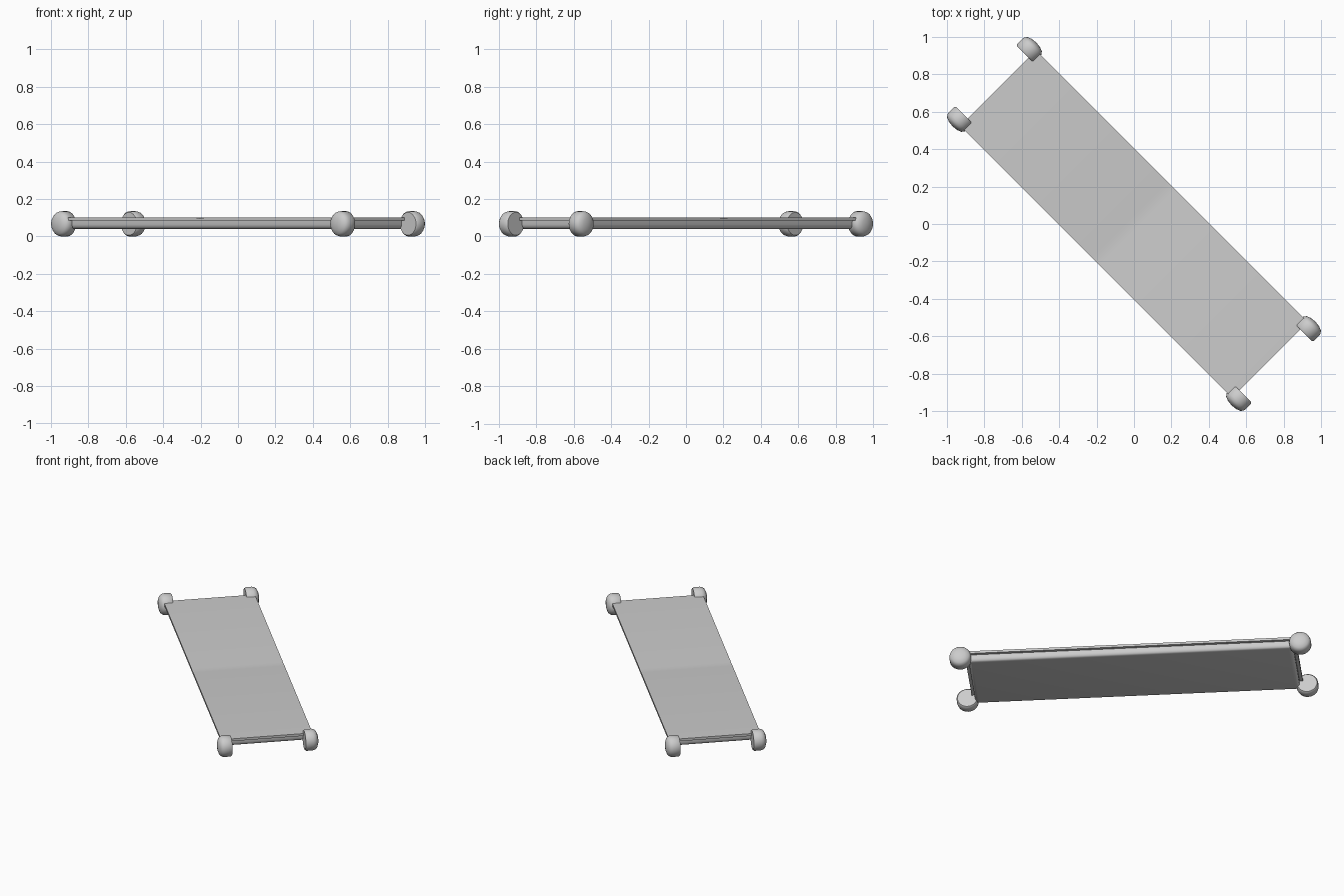
import bpy, bmesh, math
from mathutils import Matrix

cube = bpy.data.objects.get("Cube")
if cube:
    bpy.data.objects.remove(cube, do_unlink=True)

grey = bpy.data.materials.new("light_grey")
grey.use_nodes = True
colour = (0.6, 0.6, 0.6, 1)
grey.diffuse_color = colour
grey.node_tree.nodes["Principled BSDF"].inputs["Base Color"].default_value = colour

# Everything is built along x, then turned to lie on the diagonal
TURN = Matrix.Rotation(math.radians(-45), 4, "Z")
HALF_LENGTH, HALF_WIDTH = 1.028, 0.287


def finish(name, bm, angle=35):
    bmesh.ops.recalc_face_normals(bm, faces=bm.faces)
    bm.transform(TURN)
    mesh = bpy.data.meshes.new(name)
    bm.to_mesh(mesh)
    bm.free()
    mesh.materials.append(grey)
    obj = bpy.data.objects.new(name, mesh)
    bpy.context.collection.objects.link(obj)
    bpy.ops.object.select_all(action="DESELECT")
    obj.select_set(True)
    bpy.context.view_layer.objects.active = obj
    bpy.ops.object.shade_smooth_by_angle(angle=math.radians(angle))
    return obj


def slab(name, profile, half_width, bevel=0):
    """Extrude a lengthwise (x, z) profile across the width."""
    bm = bmesh.new()
    face = bm.faces.new([bm.verts.new((x, -half_width, z)) for x, z in profile])
    moved = bmesh.ops.extrude_face_region(bm, geom=[face])["geom"]
    verts = [v for v in moved if isinstance(v, bmesh.types.BMVert)]
    bmesh.ops.translate(bm, verts=verts, vec=(0, 2 * half_width, 0))
    if bevel:
        # Round only the lower rim
        low = min(v.co.z for v in bm.verts) + 0.001
        rim = [e for e in bm.edges if all(v.co.z < low for v in e.verts)
               and (all(abs(v.co.x) > 0.5 for v in e.verts)
                    and e.verts[0].co.x * e.verts[1].co.x > 0
                    or abs(e.verts[0].co.y - e.verts[1].co.y) < 0.001)]
        bmesh.ops.bevel(bm, geom=rim, offset=bevel, segments=4, profile=0.5,
                        affect="EDGES")
    return finish(name, bm)


# Top sheet with a shallow fold line across the middle
L = HALF_LENGTH
slab("top_sheet", [(-L, 0.084), (L, 0.084), (L, 0.1), (0.03, 0.1),
                   (0, 0.097), (-0.03, 0.1), (-L, 0.1)], HALF_WIDTH)

# Lower deck, slightly inset, with a rounded rim
B = HALF_LENGTH - 0.02
slab("lower_deck", [(-B, 0.04), (B, 0.04), (B, 0.084), (-B, 0.084)],
     HALF_WIDTH - 0.02, bevel=0.025)

# Domed corner wheels: (distance across the width, radius)
WHEEL = [(0.23, 0), (0.23, 0.061), (0.238, 0.0675), (0.278, 0.0675),
         (0.292, 0.064), (0.304, 0.054), (0.313, 0.032), (0.317, 0)]


def wheel(name, end, side):
    bm = bmesh.new()
    verts = [bm.verts.new((end * 1.055 + r, side * y, 0.0675)) for y, r in WHEEL]
    edges = [bm.edges.new(pair) for pair in zip(verts, verts[1:])]
    bmesh.ops.spin(bm, geom=verts + edges, cent=(end * 1.055, 0, 0.0675),
                   axis=(0, 1, 0), angle=math.tau, steps=32, use_merge=True)
    bmesh.ops.remove_doubles(bm, verts=bm.verts, dist=0.0001)
    finish(name, bm, 50)


for end, end_name in ((1, "front"), (-1, "back")):
    for side, side_name in ((1, "left"), (-1, "right")):
        wheel(f"{end_name}_{side_name}_wheel", end, side)
